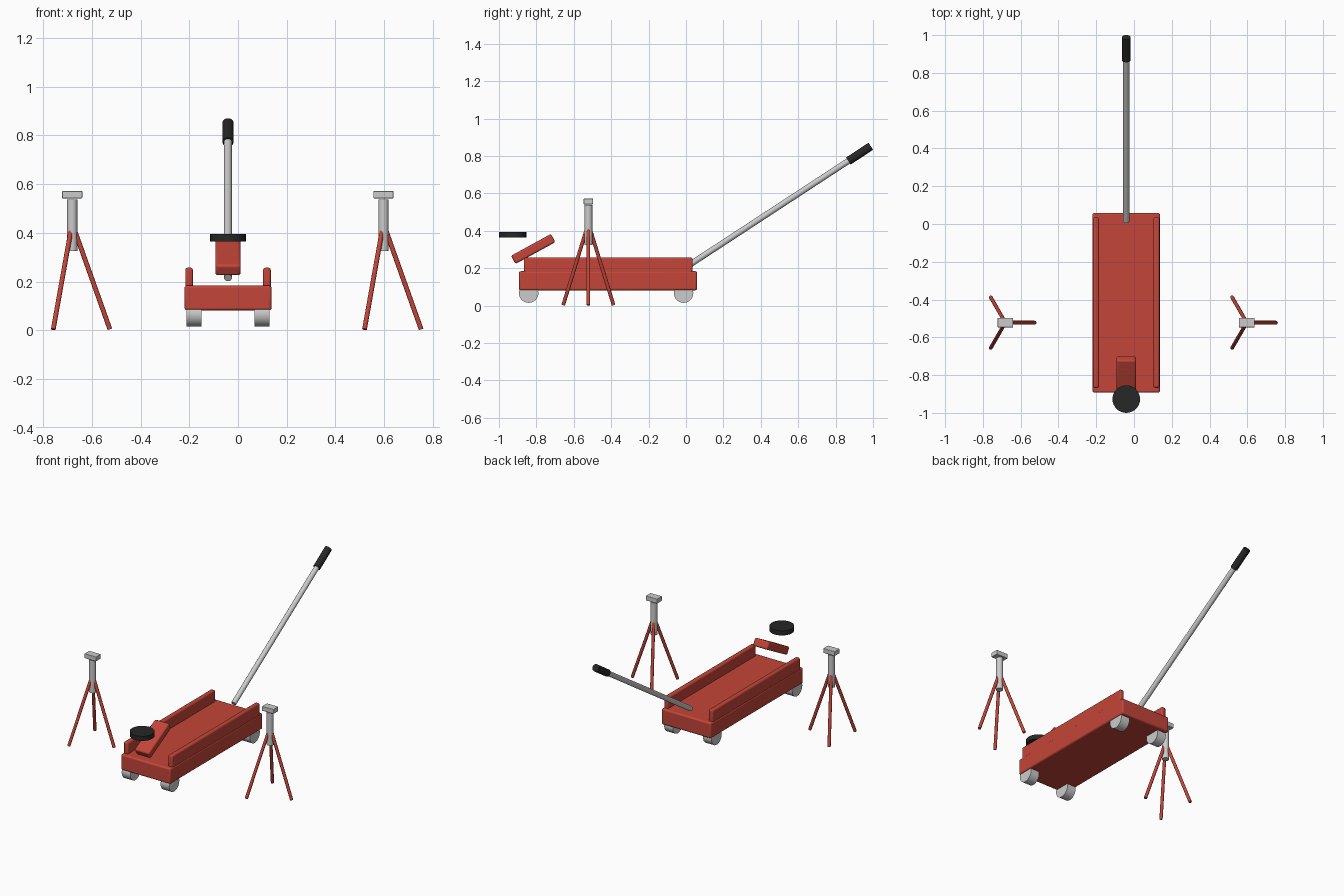
import bpy, math
from mathutils import Vector

if "Cube" in bpy.data.objects:
    bpy.data.objects.remove(bpy.data.objects["Cube"])


def material(name, color):
    m = bpy.data.materials.new(name)
    m.diffuse_color = color
    m.use_nodes = True
    m.node_tree.nodes["Principled BSDF"].inputs["Base Color"].default_value = m.diffuse_color
    return m


RED = material("red_paint", (0.55, 0.06, 0.04, 1))
BLACK = material("black_rubber", (0.02, 0.02, 0.02, 1))
CX = -0.041  # centre line of the jack


def finish(ob, name, mat):
    ob.name = name
    if mat:
        ob.data.materials.append(mat)
    bpy.ops.object.shade_smooth_by_angle(angle=math.radians(35))
    return ob


def box(name, loc, size, mat=None, bevel=0.0, tilt=0.0):
    bpy.ops.mesh.primitive_cube_add(size=1, location=loc)
    ob = bpy.context.object
    ob.scale = size
    bpy.ops.object.transform_apply(location=False, rotation=False, scale=True)
    ob.rotation_euler.x = tilt
    if bevel:
        b = ob.modifiers.new("bevel", "BEVEL")
        b.width = bevel
        b.segments = 3
    return finish(ob, name, mat)


def rod(name, a, b, radius, mat=None, sides=24):
    a, b = Vector(a), Vector(b)
    d = b - a
    bpy.ops.mesh.primitive_cylinder_add(vertices=sides, radius=radius, depth=d.length,
                                        location=(a + b) / 2)
    ob = bpy.context.object
    ob.rotation_euler = d.to_track_quat('Z', 'Y').to_euler()
    return finish(ob, name, mat)


# Jack chassis with two side rails
box("chassis", (CX, -0.417, 0.133), (0.357, 0.952, 0.102), RED, 0.01)
for side, label in ((-1, "left"), (1, "right")):
    box(f"{label}_rail", (CX + side * 0.16, -0.416, 0.212), (0.031, 0.902, 0.09), RED, 0.009)
    # Wheels
    for y, end in ((-0.841, "front"), (-0.013, "rear")):
        x = CX + side * 0.14
        rod(f"{end}_{label}_wheel", (x - 0.031, y, 0.067), (x + 0.031, y, 0.067), 0.052, sides=32)

# Lifting arm and saddle pad
box("lifting_arm", (CX, -0.817, 0.303), (0.104, 0.244, 0.05), RED, 0.01, 0.5)
rod("saddle", (CX, -0.927, 0.365), (CX, -0.927, 0.395), 0.073, BLACK, 32)

# Pump handle and grip
rod("handle", (CX, 0.014, 0.215), (CX, 0.95, 0.827), 0.016)
rod("handle_grip", (CX, 0.868, 0.773), (CX, 0.988, 0.852), 0.0225, BLACK)

# Pair of tripod axle stands
for x, label in ((-0.681, "left"), (0.597, "right")):
    y = -0.522
    rod(f"{label}_stand_post", (x, y, 0.325), (x, y, 0.537), 0.021)
    box(f"{label}_stand_head", (x, y, 0.557), (0.083, 0.05, 0.03), None, 0.003)
    for i in range(3):
        a = i * math.tau / 3
        c, s = math.cos(a), math.sin(a)
        rod(f"{label}_stand_leg_{i + 1}", (x + 0.155 * c, y + 0.155 * s, 0.004),
            (x + 0.008 * c, y + 0.008 * s, 0.417), 0.0098, RED, 16)
